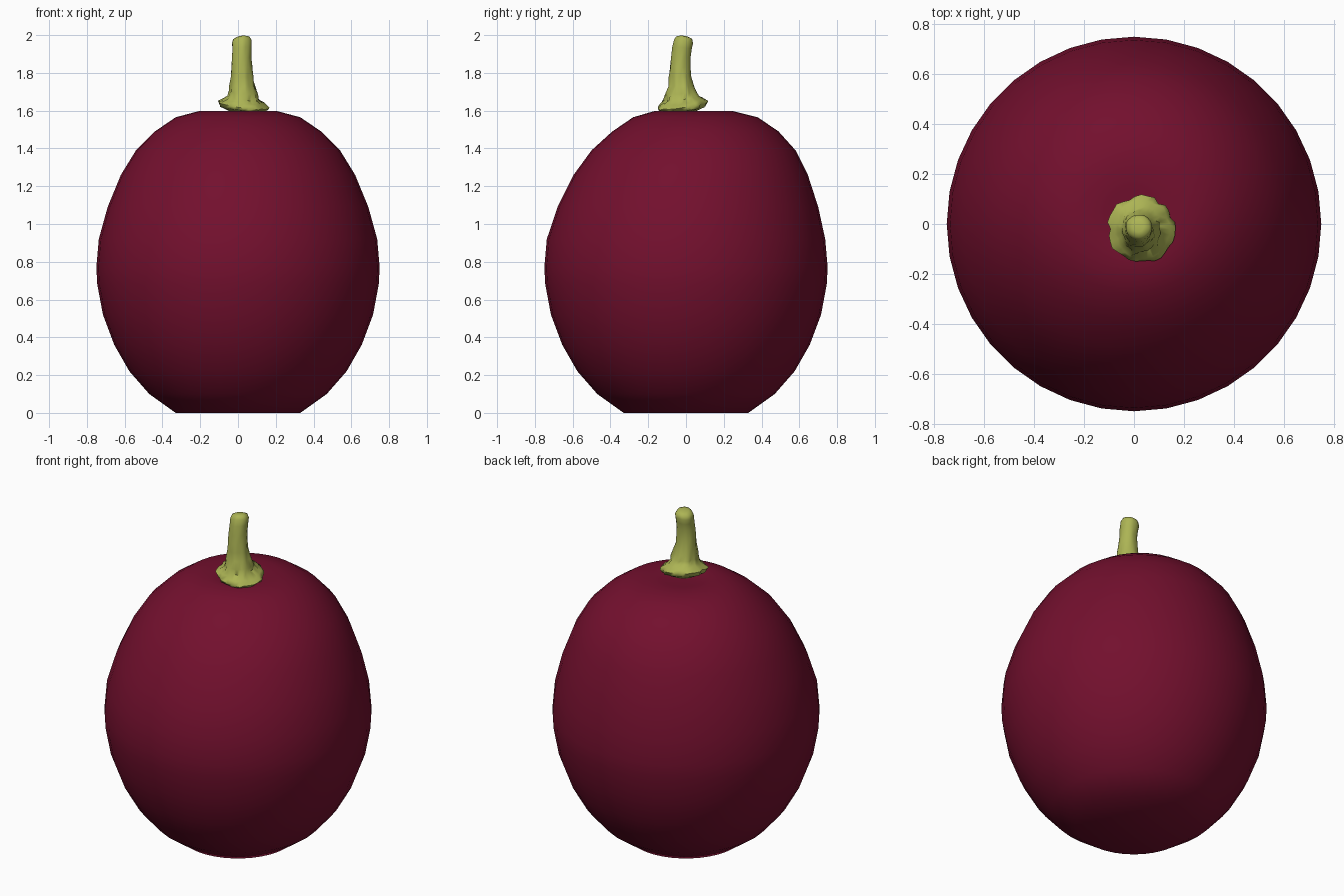
import bpy, bmesh, math
from mathutils import Vector, noise

cube = bpy.data.objects.get("Cube")
if cube:
    bpy.data.objects.remove(cube, do_unlink=True)


def material(name, rgb):
    mat = bpy.data.materials.new(name)
    mat.use_nodes = True
    mat.diffuse_color = (*rgb, 1)
    mat.node_tree.nodes["Principled BSDF"].inputs["Base Color"].default_value = (*rgb, 1)
    return mat


def loft(name, rings, mat, sharp_angle):
    """Skin closed rings of points, cap both ends and shade smooth."""
    bm = bmesh.new()
    loops = [[bm.verts.new(p) for p in ring] for ring in rings]
    n = len(loops[0])
    for low, high in zip(loops, loops[1:]):
        for i in range(n):
            j = (i + 1) % n
            bm.faces.new((low[i], low[j], high[j], high[i]))
    bm.faces.new(loops[0][::-1])
    bm.faces.new(loops[-1])
    bmesh.ops.recalc_face_normals(bm, faces=bm.faces)
    mesh = bpy.data.meshes.new(name)
    bm.to_mesh(mesh)
    bm.free()
    mesh.materials.append(mat)
    obj = bpy.data.objects.new(name, mesh)
    bpy.context.collection.objects.link(obj)
    bpy.ops.object.select_all(action='DESELECT')
    obj.select_set(True)
    bpy.context.view_layer.objects.active = obj
    bpy.ops.object.shade_smooth_by_angle(angle=math.radians(sharp_angle))
    return obj


def circle(cx, cy, z, r, count):
    return [Vector((cx + r * math.cos(a), cy + r * math.sin(a), z))
            for a in (math.tau * i / count for i in range(count))]


skin = material("dark red skin", (0.171, 0.005, 0.027))
green = material("yellow green stem", (0.413, 0.456, 0.089))

# Fruit: radius, height and backward lean of each ring, with a shallow top dimple
fruit_profile = [
    (0.33, 0, 0), (0.47, 0.10, 0), (0.575, 0.22, 0), (0.655, 0.36, 0),
    (0.715, 0.52, 0), (0.745, 0.68, 0), (0.75, 0.77, 0), (0.737, 0.92, 0),
    (0.69, 1.09, 0.01), (0.62, 1.26, 0.025), (0.54, 1.39, 0.04),
    (0.44, 1.49, 0.05), (0.33, 1.565, 0.05), (0.21, 1.597, 0.04),
    (0.12, 1.59, 0.02), (0.04, 1.58, 0),
]
loft("fruit", [circle(0, lean, z, r, 36) for r, z, lean in fruit_profile], skin, 40)

# Stem: centre x, centre y, height, radius, tilt and roughness of each ring
stem_profile = [
    (0.03, -0.02, 1.595, 0.07, 0.0, 0.0), (0.03, -0.02, 1.612, 0.125, 0.10, 0.012),
    (0.03, -0.02, 1.632, 0.134, 0.13, 0.018), (0.03, -0.02, 1.650, 0.112, 0.13, 0.018),
    (0.027, -0.022, 1.668, 0.088, 0.12, 0.018), (0.024, -0.025, 1.695, 0.077, 0.08, 0.016),
    (0.022, -0.028, 1.73, 0.068, 0, 0.012), (0.021, -0.031, 1.78, 0.059, 0, 0.008),
    (0.020, -0.031, 1.83, 0.054, 0, 0.006), (0.020, -0.027, 1.88, 0.051, 0, 0.004),
    (0.020, -0.020, 1.93, 0.051, -0.1, 0.004), (0.020, -0.013, 1.965, 0.052, -0.15, 0.003),
    (0.018, -0.010, 1.985, 0.043, -0.15, 0.002), (0.017, -0.010, 1.993, 0.022, -0.15, 0),
]
stem_rings = []
for cx, cy, z, r, tilt, rough in stem_profile:
    ring = circle(cx, cy, z, r, 32)
    for p in ring:
        out = Vector((p.x - cx, p.y - cy, 0))
        p.z += tilt * (out.y - out.x)
        bump = noise.noise(p * 28) + 0.5 * noise.noise(p * 60)
        p += out.normalized() * rough * bump
        p.z += rough * 0.4 * noise.noise(p * 35 + Vector((5, 3, 1)))
        p.z = min(max(p.z, 1.59), 2.0)
    stem_rings.append(ring)
loft("stem", stem_rings, green, 60)
